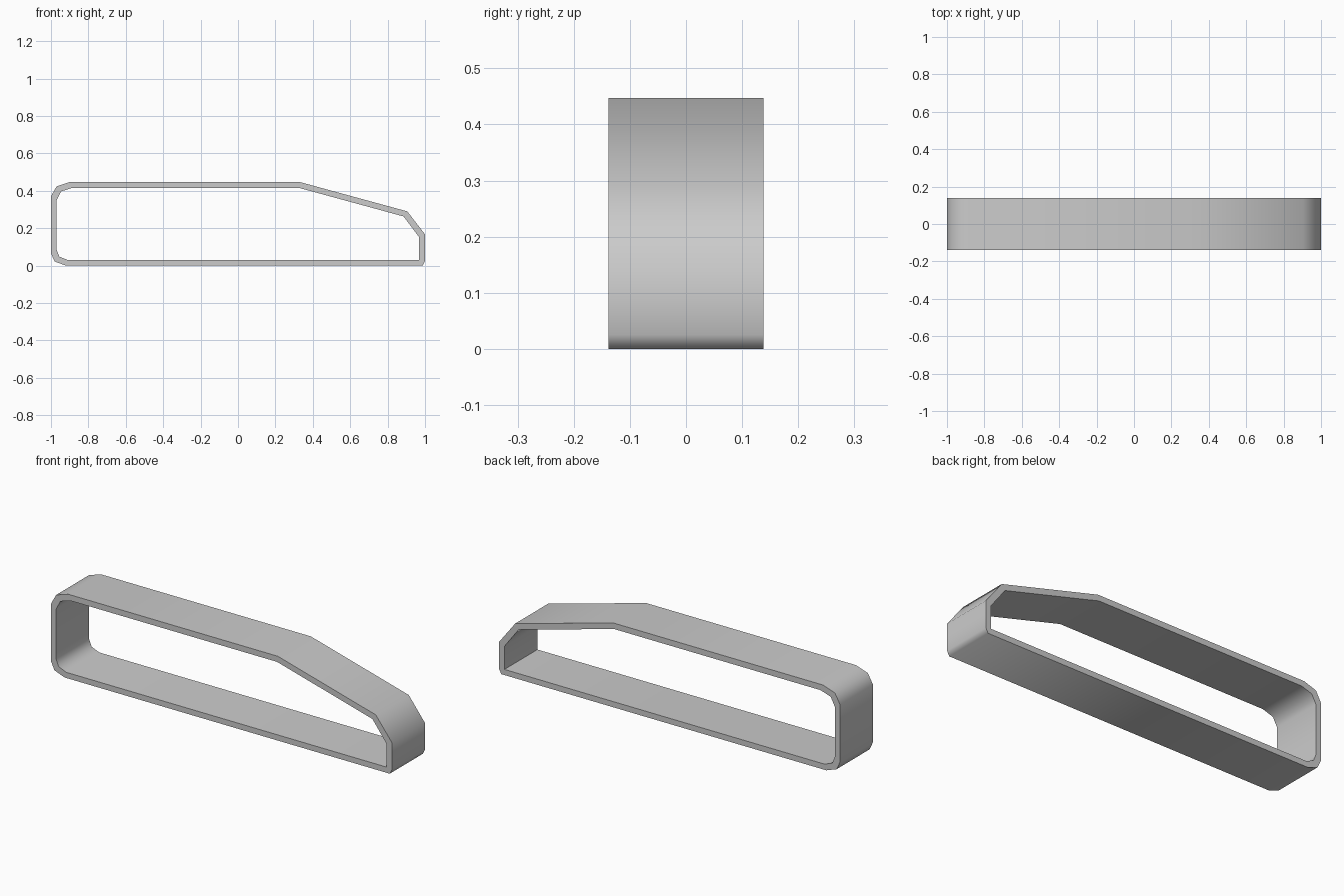
import bpy, bmesh, math

cube = bpy.data.objects.get("Cube")
if cube:
    bpy.data.objects.remove(cube, do_unlink=True)

HALF_DEPTH = 0.138

# Matching outer and inner outlines of the band (x, z), clockwise from the left wall
OUTER = [(-1, 0.37), (-0.97, 0.424), (-0.9, 0.447), (0.33, 0.447), (0.905, 0.29), (1, 0.167),
         (1, 0.025), (0.987, 0), (-0.92, 0), (-0.98, 0.022), (-1, 0.065)]
INNER = [(-0.97, 0.35), (-0.945, 0.397), (-0.885, 0.416), (0.325, 0.416), (0.885, 0.263), (0.968, 0.153),
         (0.968, 0.03), (0.968, 0.03), (-0.91, 0.03), (-0.955, 0.048), (-0.97, 0.085)]

grey = bpy.data.materials.new("neutral grey")
grey.use_nodes = True
colour = (0.6, 0.6, 0.6, 1)
grey.diffuse_color = colour
grey.node_tree.nodes["Principled BSDF"].inputs["Base Color"].default_value = colour


def ring(bm, outline, y):
    return [bm.verts.new((x, y, z)) for x, z in outline]


# Band: two rims joined by the outer and inner walls
bm = bmesh.new()
loops = [ring(bm, OUTER, -HALF_DEPTH), ring(bm, OUTER, HALF_DEPTH),
         ring(bm, INNER, HALF_DEPTH), ring(bm, INNER, -HALF_DEPTH)]
count = len(OUTER)
for a, b in zip(loops, loops[1:] + loops[:1]):
    for i in range(count):
        j = (i + 1) % count
        bm.faces.new((a[i], a[j], b[j], b[i]))

# Close the sharp inside corner and orient the surface
bmesh.ops.remove_doubles(bm, verts=bm.verts[:], dist=0.0005)
bmesh.ops.recalc_face_normals(bm, faces=bm.faces[:])

mesh = bpy.data.meshes.new("window_frame")
bm.to_mesh(mesh)
bm.free()
mesh.materials.append(grey)
frame = bpy.data.objects.new("window_frame", mesh)
bpy.context.collection.objects.link(frame)

# Smooth along the band, crisp at the rims
bpy.ops.object.select_all(action="DESELECT")
frame.select_set(True)
bpy.context.view_layer.objects.active = frame
bpy.ops.object.shade_smooth_by_angle(angle=math.radians(70))
